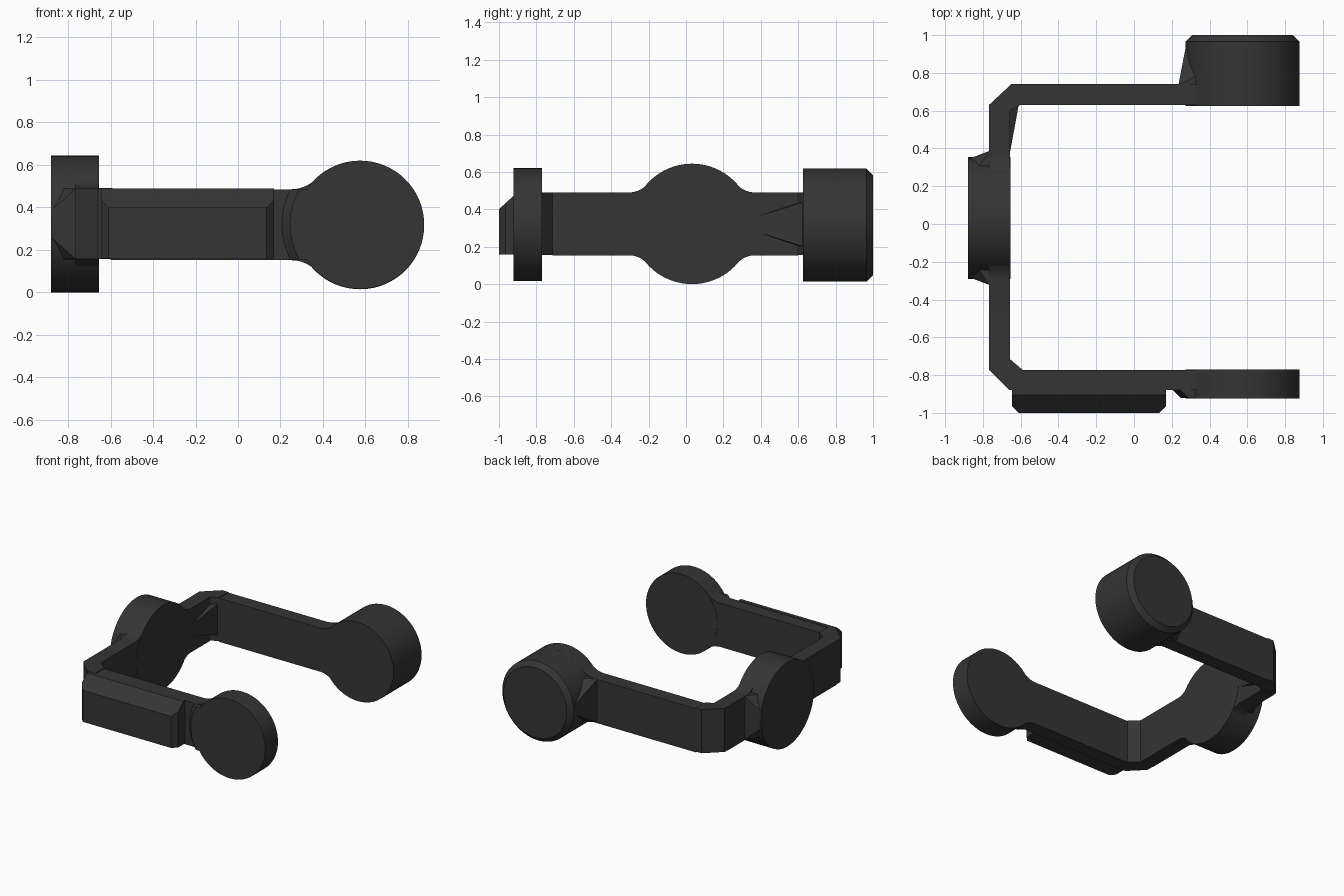
import bpy, bmesh, math
from math import sin, cos, pi, sqrt, atan2

if "Cube" in bpy.data.objects:
    bpy.data.objects.remove(bpy.data.objects["Cube"])

mat = bpy.data.materials.new("dark_grey")
mat.diffuse_color = (0.035, 0.035, 0.035, 1)
mat.use_nodes = True
mat.node_tree.nodes["Principled BSDF"].inputs["Base Color"].default_value = mat.diffuse_color

ZC = 0.32            # height of the arm centre line
LO, HI = 0.157, 0.49  # lower and upper edge of the arms


def finish(name, bm):
    bmesh.ops.recalc_face_normals(bm, faces=bm.faces[:])
    me = bpy.data.meshes.new(name)
    bm.to_mesh(me)
    bm.free()
    me.materials.append(mat)
    ob = bpy.data.objects.new(name, me)
    bpy.context.collection.objects.link(ob)
    bpy.ops.object.select_all(action='DESELECT')
    ob.select_set(True)
    bpy.context.view_layer.objects.active = ob
    bpy.ops.object.shade_smooth_by_angle(angle=math.radians(25))
    return ob


def hull(name, pts):
    """Convex solid around the given points."""
    bm = bmesh.new()
    for p in pts:
        bm.verts.new(p)
    res = bmesh.ops.convex_hull(bm, input=bm.verts[:])
    junk = {v for v in res["geom_interior"] + res["geom_unused"]
            if isinstance(v, bmesh.types.BMVert)}
    bmesh.ops.delete(bm, geom=list(junk), context='VERTS')
    bmesh.ops.dissolve_limit(bm, angle_limit=0.01, verts=bm.verts[:], edges=bm.edges[:])
    return finish(name, bm)


def prism(name, outline, w0, w1, axis):
    """Extrude a (u, z) outline along y or x."""
    bm = bmesh.new()
    place = (lambda u, z, w: (u, w, z)) if axis == 'y' else (lambda u, z, w: (w, u, z))
    face = bm.faces.new([bm.verts.new(place(u, z, w0)) for u, z in outline])
    new = bmesh.ops.extrude_face_region(bm, geom=[face])["geom"]
    d = w1 - w0
    bmesh.ops.translate(bm, vec=(0, d, 0) if axis == 'y' else (d, 0, 0),
                        verts=[v for v in new if isinstance(v, bmesh.types.BMVert)])
    return finish(name, bm)


def neck(R, h, r, n=8, m=14):
    """Fillet from a straight edge at height h up onto a circle, to its top."""
    du = sqrt((R + r) ** 2 - (h + r) ** 2)
    end = atan2(-(h + r), du)
    pts = [(-du + r * cos(a), h + r + r * sin(a))
           for a in (-pi / 2 + (end + pi / 2) * i / n for i in range(n + 1))]
    start = end + pi
    return pts + [(R * cos(a), R * sin(a))
                  for a in (start + (pi / 2 - start) * i / m for i in range(1, m + 1))]


def close(top, uc, zc):
    """Mirror an upper outline downwards and move it into place."""
    bottom = [(u, -z) for u, z in reversed(top) if abs(z) > 1e-6]
    return [(uc + u, zc + z) for u, z in top + bottom]


def arm_outline(x0, xc, R, h, r):
    top = [(x0 - xc, h)] + neck(R, h, r)
    top += [(R * cos(a), R * sin(a)) for a in (pi / 2 * (1 - i / 16) for i in range(1, 17))]
    return close(top, xc, ZC - 0.002)


def rings(axis, uc, zc, levels, n=64):
    """Points of circles stacked along an axis: levels of (radius, position)."""
    out = []
    for r, w in levels:
        for i in range(n):
            u, z = uc + r * cos(2 * pi * i / n), zc + r * sin(2 * pi * i / n)
            out.append((u, w, z) if axis == 'y' else (w, u, z))
    return out


def upright(name, plan):
    return hull(name, [(x, y, z) for x, y in plan for z in (LO, HI)])


XD, RD = 0.575, 0.302  # arm-end discs

# Back arm and its motor drum
prism("back_arm", arm_outline(-0.60, XD, RD - 0.002, 0.167, 0.164), 0.63, 0.74, 'y')
hull("back_drum", rings('y', XD, ZC - 0.004, [(RD, 0.625), (RD, 0.965), (RD - 0.035, 1.0)]))
hull("back_drum_ramp", [(x, y, ZC + s * dz) for s in (-1, 1) for x, y, dz in (
    (0.235, 0.735, 0.165), (0.262, 0.81, 0.10), (0.278, 0.96, 0.03),
    (0.35, 0.795, 0.165), (0.36, 0.735, 0.165), (0.36, 0.96, 0.03))])

# Front arm and its thin disc
prism("front_arm", arm_outline(-0.59, XD, RD - 0.002, 0.167, 0.164), -0.88, -0.772, 'y')
hull("front_disc", rings('y', XD, ZC - 0.002, [(RD, -0.77), (RD, -0.923)]))
ramp = []
for i in range(9):
    z = -0.165 + 0.33 * i / 8
    for r, y in ((0.37, -0.878), (0.33, -0.92)):
        ramp += [(XD - sqrt(r * r - z * z), y, ZC + z), (0.36, y, ZC + z)]
hull("front_disc_ramp", ramp)

# Raised pad on the front arm, bevelled at the top and ends
hull("front_pad", [(x, y, z) for x0, x1, y, zt in (
    (-0.61, 0.135, -1.0, 0.40), (-0.645, 0.17, -0.965, 0.433),
    (-0.645, 0.17, -0.905, 0.488), (-0.645, 0.17, -0.875, 0.488))
    for x in (x0, x1) for z in (LO + 0.002, zt)])

# Left upright plate with central disc
YC, RL = 0.032, 0.322
side = neck(RL - 0.002, 0.168, 0.13)
top = [(-0.715 - YC, 0.168)] + side + [(-u, z) for u, z in reversed(side[:-1])] + [(0.60 - YC, 0.168)]
prism("left_plate", close(top, YC, 0.322), -0.768, -0.657, 'x')
hull("left_disc", rings('x', YC, 0.322, [(RL, -0.655), (RL, -0.88)]))
for s, label in ((-1, "front"), (1, "back")):
    hull("left_disc_ramp_" + label, [(x, YC + s * dy, 0.322 + t * dz) for t in (-1, 1) for x, dy, dz in (
        (-0.765, 0.355, 0.165), (-0.878, 0.312, 0.065), (-0.82, 0.275, 0.167),
        (-0.765, 0.25, 0.167), (-0.878, 0.25, 0.065))])

# Bevelled corners joining the arms to the plate
upright("front_corner", [(-0.768, -0.77), (-0.66, -0.88), (-0.59, -0.88),
                         (-0.59, -0.772), (-0.657, -0.715), (-0.768, -0.715)])
upright("back_corner", [(-0.768, 0.63), (-0.65, 0.74), (-0.60, 0.74),
                        (-0.60, 0.63), (-0.657, 0.60), (-0.768, 0.60)])

# Tapered gusset inside the back corner
hull("inner_gusset", [(x, y, ZC + s * dz) for s in (-1, 1) for x, y, dz in (
    (-0.66, 0.36, 0.035), (-0.61, 0.632, 0.12), (-0.66, 0.632, 0.125))])
